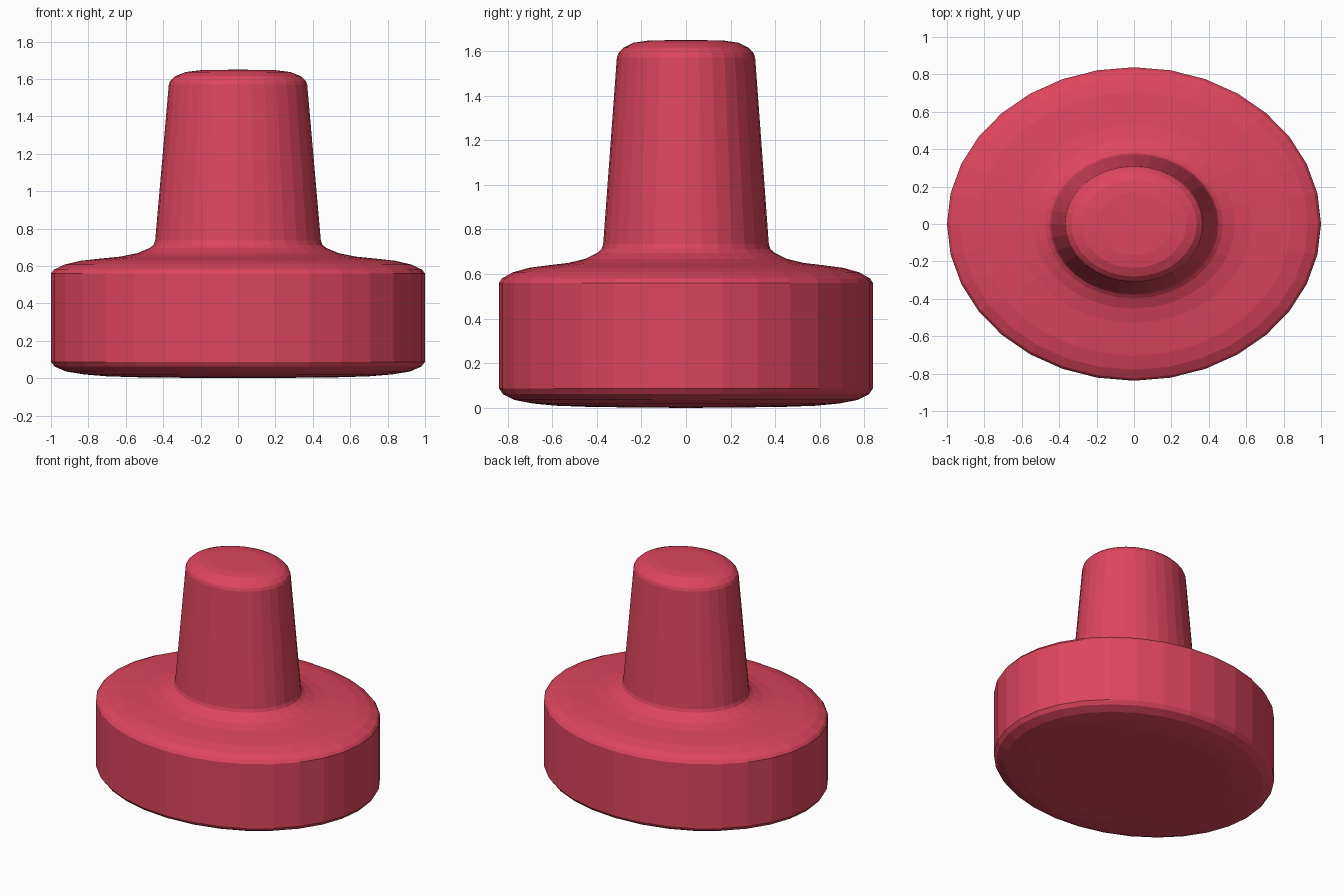
import bpy, bmesh, math

if "Cube" in bpy.data.objects:
    bpy.data.objects.remove(bpy.data.objects["Cube"])

SIDES = 32
Y_SCALE = 0.838  # oval cross-section

# Half profile (radius, z) from bottom centre to top centre
PROFILE = [
    (0.0, 0.0), (0.50, 0.004), (0.70, 0.01), (0.82, 0.02), (0.92, 0.036),
    (0.98, 0.062), (1.0, 0.088),                                  # lower rim
    (1.0, 0.56), (0.985, 0.58), (0.93, 0.607), (0.84, 0.628),
    (0.74, 0.639), (0.63, 0.65), (0.54, 0.668), (0.475, 0.695),   # shoulder
    (0.452, 0.712), (0.443, 0.735),                               # fillet
    (0.370, 1.57), (0.362, 1.59), (0.335, 1.615), (0.28, 1.637),
    (0.20, 1.647), (0.0, 1.65),                                   # rounded tip
]

bm = bmesh.new()
rings = []
for r, z in PROFILE:
    count = SIDES if r > 0 else 1
    ring = []
    for i in range(count):
        a = 2 * math.pi * i / SIDES
        ring.append(bm.verts.new((r * math.cos(a), r * Y_SCALE * math.sin(a), z)))
    rings.append(ring)

# Join neighbouring rings; single-point rings become fans
for lo, hi in zip(rings, rings[1:]):
    for i in range(SIDES):
        j = (i + 1) % SIDES
        if len(lo) == 1:
            bm.faces.new((lo[0], hi[j], hi[i]))
        elif len(hi) == 1:
            bm.faces.new((lo[i], lo[j], hi[0]))
        else:
            bm.faces.new((lo[i], lo[j], hi[j], hi[i]))
bmesh.ops.recalc_face_normals(bm, faces=bm.faces)

mesh = bpy.data.meshes.new("peg_with_base")
bm.to_mesh(mesh)
bm.free()
peg = bpy.data.objects.new("peg_with_base", mesh)
bpy.context.collection.objects.link(peg)

# Red colour
red = bpy.data.materials.new("red")
red.diffuse_color = (0.73, 0.06, 0.11, 1.0)
red.use_nodes = True
red.node_tree.nodes["Principled BSDF"].inputs["Base Color"].default_value = red.diffuse_color
mesh.materials.append(red)
